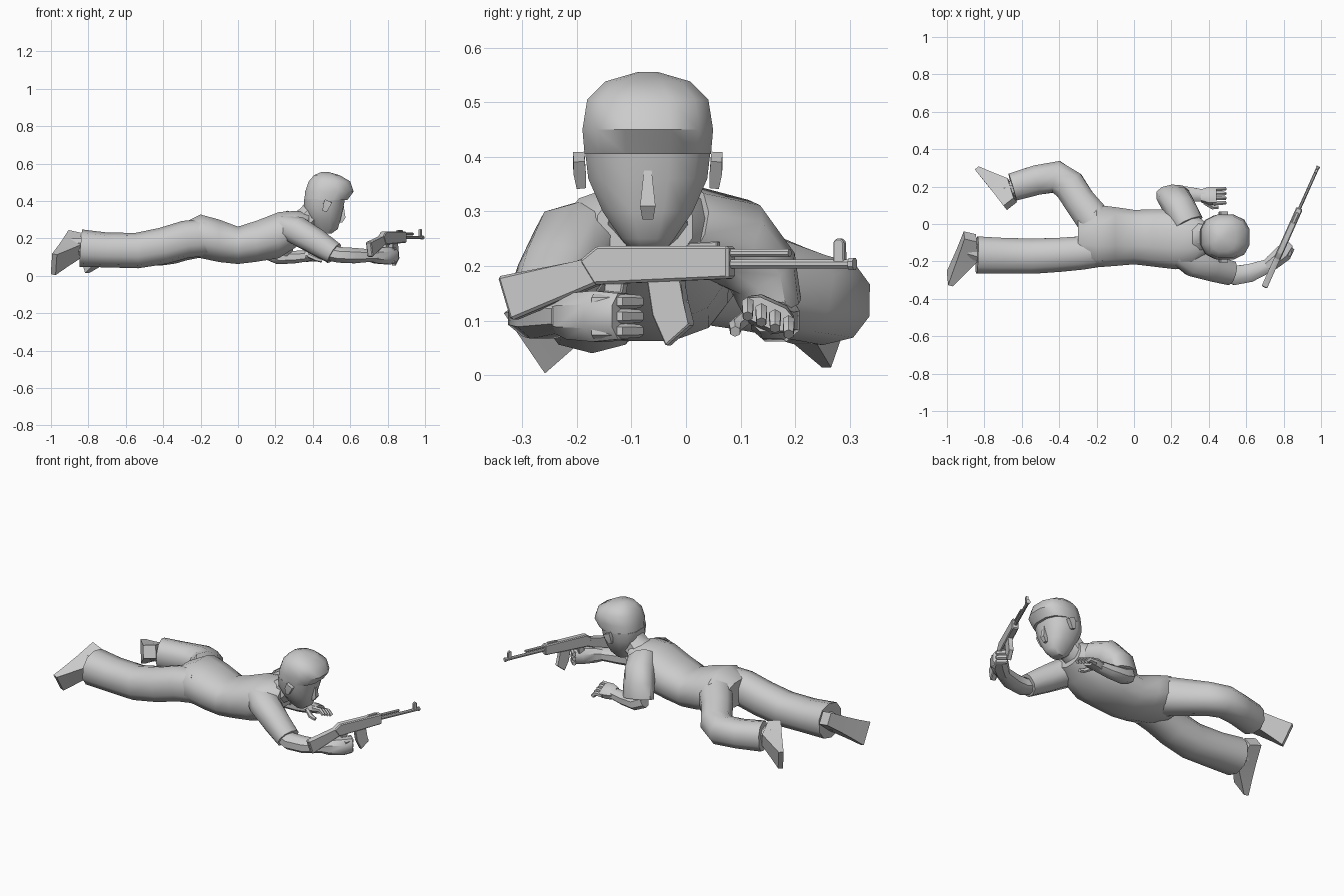
import bpy, bmesh, math
from mathutils import Vector as V


def finish(name, bm, angle=42):
    bmesh.ops.recalc_face_normals(bm, faces=bm.faces)
    me = bpy.data.meshes.new(name)
    bm.to_mesh(me)
    bm.free()
    ob = bpy.data.objects.new(name, me)
    bpy.context.collection.objects.link(ob)
    bpy.ops.object.select_all(action='DESELECT')
    ob.select_set(True)
    bpy.context.view_layer.objects.active = ob
    bpy.ops.object.shade_smooth_by_angle(angle=math.radians(angle))
    return ob


def loft(name, rings, n=10, p=2.3, up=(0, 0, 1), axis=None):
    """Skin rings (x, y, z, side radius, up radius) along their path."""
    bm = bmesh.new()
    pts = [V(r[:3]) for r in rings]
    loops = []
    for i, r in enumerate(rings):
        if axis:
            t = V(axis).normalized()
        else:
            a = (pts[i] - pts[i - 1]).normalized() if i else V()
            b = (pts[i + 1] - pts[i]).normalized() if i < len(pts) - 1 else V()
            t = (a + b).normalized()
        u = t.cross(V(up)).normalized()
        v = u.cross(t)
        loop = []
        for k in range(n):
            ang = 2 * math.pi * (k + 0.5) / n
            c, s = math.cos(ang), math.sin(ang)
            c = math.copysign(abs(c) ** (2 / p), c)
            s = math.copysign(abs(s) ** (2 / p), s)
            loop.append(bm.verts.new(pts[i] + u * c * r[3] + v * s * r[4]))
        loops.append(loop)
    for A, B in zip(loops, loops[1:]):
        for k in range(n):
            bm.faces.new((A[k], A[(k + 1) % n], B[(k + 1) % n], B[k]))
    bm.faces.new(loops[0])
    bm.faces.new(loops[-1])
    return finish(name, bm)


# Torso, hips to shoulders
loft("torso", [(-.30, -.07, .205, .12, .075), (-.20, -.065, .211, .172, .12),
               (-.10, -.067, .187, .162, .117), (0, -.07, .163, .15, .103),
               (.10, -.075, .185, .157, .113), (.22, -.082, .218, .165, .127),
               (.31, -.085, .25, .15, .1), (.38, -.075, .272, .09, .065)],
     n=12, axis=(1, 0, 0))

# Trouser legs: one straight, one with the knee drawn out
loft("straight_leg", [(-.17, -.14, .205, .09, .1), (-.28, -.155, .195, .093, .1),
                      (-.40, -.165, .16, .095, .098), (-.54, -.172, .135, .098, .095),
                      (-.70, -.17, .138, .1, .093), (-.84, -.166, .148, .104, .1)])
loft("bent_leg", [(-.19, -.01, .205, .1, .105), (-.29, .12, .175, .088, .095),
                  (-.345, .205, .15, .09, .086), (-.415, .252, .137, .09, .082),
                  (-.52, .235, .137, .083, .08), (-.65, .197, .142, .078, .085)])


def shoe(name, heel, toe, normal, ankle):
    h, t, nv = V(heel), V(toe), V(normal).normalized()
    rings = []
    for f, ru, rv in ((0, .038, .036), (.42, .048, .056), (.72, .058, .034), (1, .07, .014)):
        rings.append((*(h.lerp(t, f) - nv * rv), ru, rv))
    loft(name, rings, n=4, p=14, up=nv, axis=t - h)
    mid = h.lerp(t, .3) - nv * .05
    loft(name + "_ankle", [(*ankle, .05, .05), (*mid, .045, .045)], n=8)


shoe("straight_leg_shoe", (-.91, -.06, .215), (-.998, -.29, .064), (-.95, .2, .2), (-.80, -.165, .15))
shoe("bent_leg_shoe", (-.69, .085, .18), (-.835, .27, .075), (-.78, -.62, 0), (-.61, .2, .14))

# Neck and head, with the hair overhanging the face
loft("neck", [(.31, -.07, .27, .10, .07), (.37, -.07, .305, .075, .07),
              (.43, -.07, .37, .07, .07)], n=8)
profile = [(.225, .44, .50, .03), (.25, .405, .535, .05), (.30, .375, .55, .085), (.36, .35, .565, .112),
           (.41, .35, .575, .118)]
loft("face", [((a + b) / 2, -.07, z, w, (b - a) / 2) for z, a, b, w in profile],
     n=12, up=(1, 0, 0), axis=(0, 0, 1), p=2.5)
profile = [(.405, .352, .588, .119), (.45, .355, .622, .123), (.505, .375, .603, .114),
           (.538, .405, .545, .08), (.555, .445, .485, .02)]
loft("hair", [((a + b) / 2, -.07, z, w, (b - a) / 2) for z, a, b, w in profile],
     n=12, up=(1, 0, 0), axis=(0, 0, 1), p=2.5)
loft("nose", [(.558, -.07, .375, .01, .01), (.562, -.07, .31, .02, .018),
              (.55, -.07, .285, .014, .01)], n=4, p=2, up=(1, 0, 0), axis=(0, 0, 1))
for side, label in ((-1, "right"), (1, "left")):
    y = -.07 + side * .122
    loft(label + "_ear", [(.463, y, .345, .009, .012), (.472, y + side * .003, .375, .012, .02),
                          (.484, y + side * .004, .4, .011, .022)], n=4, p=12, up=(1, 0, 0))

# Gun-side arm
loft("right_sleeve", [(.25, -.15, .265, .08, .065), (.32, -.20, .24, .085, .078),
                      (.42, -.235, .18, .075, .072), (.515, -.262, .12, .068, .06)])
loft("right_forearm", [(.46, -.25, .13, .05, .045), (.54, -.275, .112, .055, .045),
                       (.62, -.262, .108, .052, .044), (.74, -.215, .108, .036, .032)], n=8)
loft("right_fist", [(.70, -.232, .108, .034, .032), (.74, -.205, .108, .044, .045),
                    (.80, -.155, .108, .05, .05), (.832, -.115, .108, .035, .045)], n=8)
for i in range(3):
    z = .135 - i * .027
    loft("trigger_finger_%d" % i, [(.825, -.17, z, .014, .014), (.836, -.12, z, .014, .014),
                                   (.80, -.085, z, .012, .012)], n=6)

# Propping arm
loft("left_sleeve", [(.29, 0, .275, .085, .07), (.245, .085, .245, .085, .085),
                     (.215, .14, .19, .088, .068), (.205, .158, .125, .09, .055)], up=(0, 1, .6))
loft("left_forearm", [(.17, .155, .125, .042, .045), (.22, .165, .10, .046, .042),
                      (.30, .158, .10, .042, .036), (.39, .15, .108, .033, .03)], n=8)
loft("left_palm", [(.36, .15, .108, .034, .03), (.40, .15, .112, .048, .03),
                   (.44, .15, .112, .048, .024)], n=8, up=(0, .45, 1), p=3)
for i in range(4):
    y = .113 + i * .025
    z = .128 - i * .011
    loft("left_finger_%d" % i, [(.42, y, z, .012, .014), (.465, y, z + .002, .012, .014),
                                (.487, y, z - .02, .01, .012)], n=6)
loft("left_thumb", [(.38, .115, .11, .014, .014), (.42, .09, .09, .013, .013),
                    (.45, .09, .08, .01, .01)], n=6)


# Rifle: profiles in y/z, swung out along x
def gun_x(y):
    return .696 + (y + .34) * .447


def plate(name, pts, half, bevel=.005):
    bm = bmesh.new()
    off = V((1, -.447, 0)).normalized() * half
    sides = [[bm.verts.new(V((gun_x(y), y, z)) + off * s) for y, z in pts] for s in (-1, 1)]
    bm.faces.new(sides[0])
    bm.faces.new(sides[1])
    for k in range(len(pts)):
        j = (k + 1) % len(pts)
        bm.faces.new((sides[0][k], sides[0][j], sides[1][j], sides[1][k]))
    bmesh.ops.bevel(bm, geom=bm.edges[:], offset=bevel, segments=1, affect='EDGES')
    finish(name, bm, 25)


def tube(name, y0, y1, z, r):
    loft(name, [(gun_x(y0), y0, z, r, r), (gun_x(y1), y1, z, r, r)], n=8, p=2)


plate("rifle_stock", [(-.34, .181), (-.2, .208), (-.155, .225), (-.155, .168), (-.316, .1)], .016)
plate("rifle_receiver", [(-.19, .21), (-.157, .237), (.084, .237), (.084, .177), (-.163, .166)], .018)
plate("rifle_magazine", [(-.068, .175), (-.005, .178), (-.003, .135), (.012, .093), (-.033, .053), (-.058, .11)], .012, .003)
plate("rifle_grip", [(-.145, .17), (-.11, .17), (-.125, .08), (-.155, .085)], .012, .003)
plate("rifle_front_sight", [(.272, .2), (.292, .2), (.291, .244), (.286, .25), (.277, .25), (.272, .244)], .007, .002)
plate("rifle_rear_sight", [(.0, .235), (.06, .235), (.06, .245), (.01, .243)], .008, .002)
tube("rifle_barrel", .07, .30, .204, .009)
tube("rifle_muzzle", .30, .309, .204, .012)
tube("rifle_gas_tube", .07, .19, .224, .008)
